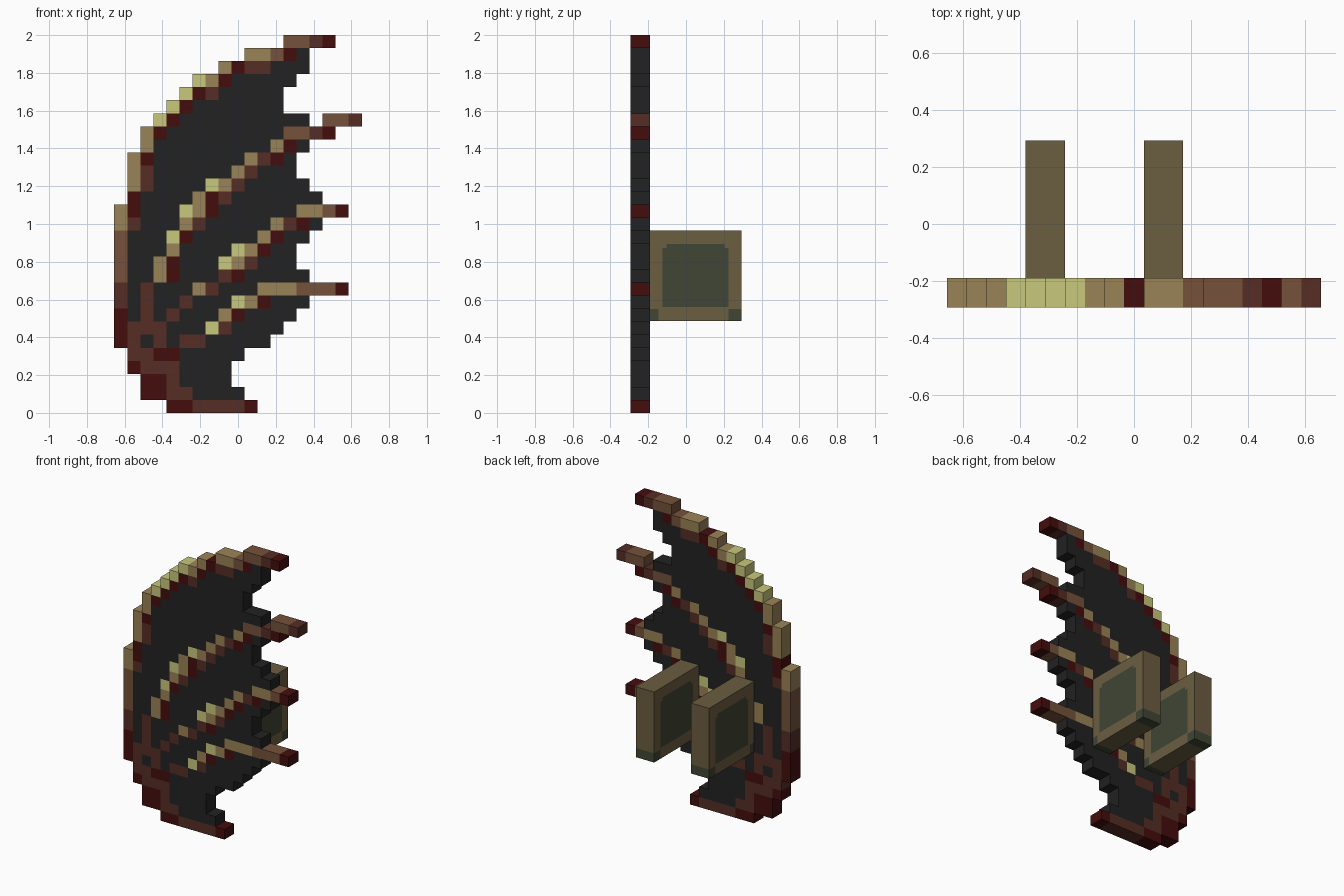
import bpy
import bmesh
from mathutils import Matrix, Vector

default = bpy.data.objects.get("Cube")
if default:
    bpy.data.objects.remove(default)

COLS, ROWS = 19, 29
CELL = 2 / ROWS
FRONT = -0.293
DEPTH = 1.5 * CELL


def make_material(name, hex_code):
    """Flat material from an sRGB hex code, stored as linear values."""
    rgb = [c / 255 for c in bytes.fromhex(hex_code)]
    linear = [c / 12.92 if c < 0.04 else ((c + 0.055) / 1.055) ** 2.4 for c in rgb]
    mat = bpy.data.materials.new(name)
    mat.use_nodes = True
    mat.diffuse_color = (*linear, 1)
    mat.node_tree.nodes["Principled BSDF"].inputs["Base Color"].default_value = (*linear, 1)
    return mat


# Letter codes used by the rib rows below
PALETTE = {
    "D": make_material("dark red", "450d0d"),
    "B": make_material("red brown", "552d25"),
    "M": make_material("mid brown", "75523b"),
    "T": make_material("tan", "9a8357"),
    "Y": make_material("pale yellow", "c8c87c"),
    "K": make_material("membrane black", "222222"),
}
OLIVE = make_material("olive brown", "6b5d40")
GREEN = make_material("dark green", "404635")


def finish(name, bm, materials):
    mesh = bpy.data.meshes.new(name)
    bm.to_mesh(mesh)
    bm.free()
    for mat in materials:
        mesh.materials.append(mat)
    obj = bpy.data.objects.new(name, mesh)
    bpy.context.collection.objects.link(obj)
    return obj


def make_sheet(name, cells):
    """Square cells in the front plane, thickened backwards."""
    codes = sorted(set(cells.values()))
    bm = bmesh.new()
    corners = {}

    def corner(col, row):
        if (col, row) not in corners:
            x, z = (col - COLS / 2) * CELL, (ROWS - row) * CELL
            corners[col, row] = bm.verts.new((x, FRONT, z))
        return corners[col, row]

    for (c, r), code in cells.items():
        ring = [(c, r + 1), (c + 1, r + 1), (c + 1, r), (c, r)]
        face = bm.faces.new([corner(*p) for p in ring])
        face.material_index = codes.index(code)
    obj = finish(name, bm, [PALETTE[k] for k in codes])
    thick = obj.modifiers.new("thickness", "SOLIDIFY")
    thick.thickness = DEPTH
    thick.offset = -1


def rib_cells(first_row, rows):
    """Each row is a start column and its colour letters, going down."""
    cells = {}
    for r, (start, letters) in enumerate(rows, first_row):
        for c, code in enumerate(letters, start):
            cells[c, r] = code
    return cells


# Ribs: curved leading edge and three fingers
leading = [
    (13, "MMBD"), (10, "TTMD"), (8, "TDBB"), (6, "YTD"), (5, "YDB"),
    (4, "YD"), (3, "YD"), (2, "TD"), (2, "T"), (1, "TD"), (1, "TB"),
    (1, "TB"), (1, "D"), (0, "TD"), (0, "TB"), *[(0, "M")] * 4,
    *[(0, "B")] * 2, (0, "D"), (0, "DBBB"), (0, "DBKB"), (1, "BBDD"),
    (1, "DBBB"), (2, "DDB"), (2, "DDBB"), (4, "DDBBBBD"),
]
upper = [
    (16, "MMB"), (13, "MMBD"), (12, "TD"), (10, "TBD"), (9, "TB"),
    (7, "YTB"), (6, "TDB"), (5, "YTD"), (5, "TB"), (4, "YD"), (4, "T"),
    (3, "TD"), (3, "TD"), (2, "B"), (2, "B"), (2, "B"),
]
middle = [
    (14, "TTMD"), (12, "TBD"), (11, "TD"), (9, "YTD"), (8, "YTB"),
    (8, "BD"), (6, "TB"), (5, "B"), (4, "B"),
]
lower = [
    (11, "TTTMMMD"), (9, "YTD"), (8, "TD"), (7, "YB"), (5, "BB"),
]
ribs = {
    "leading_rib": rib_cells(0, leading),
    "upper_rib": rib_cells(6, upper),
    "middle_rib": rib_cells(13, middle),
    "lower_rib": rib_cells(19, lower),
}
taken = set()
for name, cells in ribs.items():
    make_sheet(name, cells)
    taken.update(cells)

# Membrane: fills each row from the leading edge to a ragged trailing edge
trailing = [0, 15, 15, 14, 13, 13, 15, 15, 15, 14, 14, 15, 16, 14, 16,
            15, 14, 14, 15, 12, 15, 14, 13, 12, 10, 9, 9, 10, 0]
membrane = {}
for r, end in enumerate(trailing):
    for c in range(leading[r][0], end):
        if (c, r) not in taken:
            membrane[c, r] = "K"
make_sheet("membrane", membrane)


# Mounting blocks behind the wing, with green side panels and feet
LOW, HIGH = Vector((-0.19, 0.487)), Vector((0.293, 0.966))
PANEL_Y, PANEL_Z = (-0.125, 0.225), (0.56, 0.895)
ROUND = 0.022
FOOT_TOP = 0.55


def block_is_green(face):
    p, n = face.calc_center_median(), face.normal
    in_foot = p.z < FOOT_TOP and not PANEL_Y[0] - 0.02 < p.y < PANEL_Y[1]
    if abs(n.x) < 0.5:
        return in_foot
    in_panel = PANEL_Y[0] < p.y < PANEL_Y[1] and PANEL_Z[0] < p.z < PANEL_Z[1]
    at_side = p.y < PANEL_Y[0] + ROUND or p.y > PANEL_Y[1] - ROUND
    trimmed = at_side and p.z > PANEL_Z[1] - ROUND
    return in_foot or (in_panel and not trimmed)


def make_block(name, x):
    bm = bmesh.new()
    size, mid = HIGH - LOW, (HIGH + LOW) / 2
    place = Matrix.Translation((x, mid.x, mid.y)) @ Matrix.Diagonal((2 * CELL, size.x, size.y, 1))
    bmesh.ops.create_cube(bm, size=1, matrix=place)
    y0, y1 = PANEL_Y
    z0, z1 = PANEL_Z
    cuts = [((0, y, 0), (0, 1, 0)) for y in (y0 - 0.02, y0, y0 + ROUND, y1 - ROUND, y1)]
    cuts += [((0, 0, z), (0, 0, 1)) for z in (FOOT_TOP, z0, z1 - ROUND, z1)]
    for point, normal in cuts:
        geom = bm.verts[:] + bm.edges[:] + bm.faces[:]
        bmesh.ops.bisect_plane(bm, geom=geom, plane_co=point, plane_no=normal)
    bm.normal_update()
    for face in bm.faces:
        face.material_index = int(block_is_green(face))
    finish(name, bm, [OLIVE, GREEN])


make_block("right_block", -4.5 * CELL)
make_block("left_block", 1.5 * CELL)
